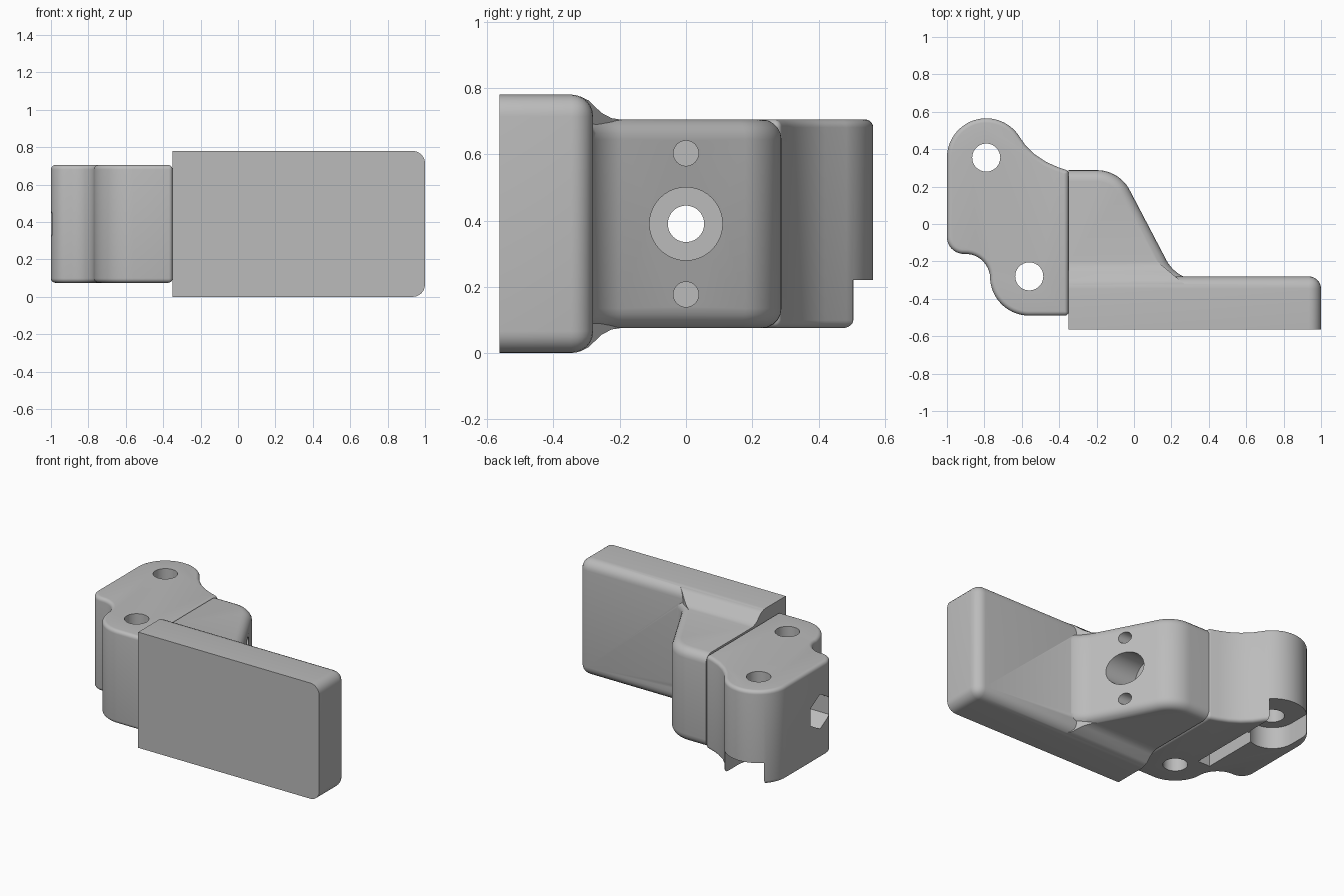
import bpy, bmesh, math
from mathutils import Matrix, Vector

if "Cube" in bpy.data.objects:
    bpy.data.objects.remove(bpy.data.objects["Cube"])

grey = bpy.data.materials.new("plain grey")
grey.use_nodes = True
grey.diffuse_color = (0.5, 0.5, 0.5, 1)
grey.node_tree.nodes["Principled BSDF"].inputs["Base Color"].default_value = (0.5, 0.5, 0.5, 1)

MID = 0.39      # height of the symmetry plane
SEAM = -0.35    # x where hinge block meets the plate


def arc(cx, cy, r, a0, a1, n=14):
    angles = [math.radians(a0 + (a1 - a0) * i / n) for i in range(n + 1)]
    return [(cx + r * math.cos(a), cy + r * math.sin(a)) for a in angles]


def make(name, bm):
    bmesh.ops.recalc_face_normals(bm, faces=bm.faces)
    mesh = bpy.data.meshes.new(name)
    bm.to_mesh(mesh)
    bm.free()
    mesh.materials.append(grey)
    ob = bpy.data.objects.new(name, mesh)
    bpy.context.collection.objects.link(ob)
    return ob


def prism(name, outline, z0, z1, rim=0.0):
    """Extrude an xy outline upward and round its top and bottom rims."""
    bm = bmesh.new()
    face = bm.faces.new([bm.verts.new((x, y, z0)) for x, y in outline])
    top = bmesh.ops.extrude_face_region(bm, geom=[face])["geom"]
    bmesh.ops.translate(bm, vec=(0, 0, z1 - z0),
                        verts=[v for v in top if isinstance(v, bmesh.types.BMVert)])
    if rim:
        edges = [e for e in bm.edges if abs(e.verts[0].co.z - e.verts[1].co.z) < 1e-5]
        bmesh.ops.bevel(bm, geom=edges, offset=rim, segments=5, profile=0.5, affect='EDGES')
    return make(name, bm)


def box(name, lo, hi, rim=0.0):
    bm = bmesh.new()
    lo, hi = Vector(lo), Vector(hi)
    bmesh.ops.create_cube(bm, size=1, matrix=Matrix.Translation((lo + hi) / 2)
                          @ Matrix.Diagonal((*(hi - lo), 1)))
    if rim:
        bmesh.ops.bevel(bm, geom=bm.edges[:], offset=rim, segments=6, profile=0.5, affect='EDGES')
    return make(name, bm)


def rod(name, start, end, r, sides=40):
    """Cylinder between two points, along x or z."""
    start, end = Vector(start), Vector(end)
    turn = (end - start).to_track_quat('Z', 'Y').to_matrix().to_4x4()
    bm = bmesh.new()
    bmesh.ops.create_cone(bm, cap_ends=True, segments=sides, radius1=r, radius2=r,
                          depth=(end - start).length,
                          matrix=Matrix.Translation((start + end) / 2) @ turn)
    return make(name, bm)


def combine(ob, others, operation='DIFFERENCE'):
    for other in others:
        mod = ob.modifiers.new("combine", 'BOOLEAN')
        mod.operation, mod.solver, mod.object = operation, 'EXACT', other
        bpy.context.view_layer.update()
        result = bpy.data.meshes.new_from_object(
            ob.evaluated_get(bpy.context.evaluated_depsgraph_get()))
        ob.modifiers.clear()
        ob.data = result
        bpy.data.objects.remove(other)


# Hinge block: rounded lugs at two opposite corners
hinge_outline = (arc(-0.79, 0.355, 0.21, 180, 38, 28)
                 + [(-0.58, 0.42), (-0.53, 0.372), (-0.47, 0.332), (-0.41, 0.305)]
                 + arc(SEAM - 0.02, 0.27, 0.02, 75, 0, 4)
                 + arc(SEAM - 0.02, -0.47, 0.02, 0, -90, 4)
                 + arc(-0.56, -0.28, 0.21, 270, 178, 18)
                 + arc(-0.90, -0.29, 0.13, 18, 85, 8)
                 + arc(-0.91, -0.07, 0.09, 262, 180, 8))
hinge = prism("hinge_block", hinge_outline, 0.075, 0.705, 0.024)
lug_slot = arc(-0.79, 0.36, 0.147, 180, 360, 20) + [(-0.643, 0.8), (-0.937, 0.8)]
combine(hinge, [
    rod("pin_hole", (-0.79, 0.355, -0.1), (-0.79, 0.355, 1), 0.075),
    rod("pin_hole", (-0.56, -0.28, -0.1), (-0.56, -0.28, 1), 0.075),
    prism("lug_slot", lug_slot, -0.1, 0.22),
    box("bottom_groove", (-0.73, -0.16, -0.1), (-0.64, 0.3, 0.22)),
    rod("bolt_bore", (-1.2, 0, MID), (0, 0, MID), 0.055),
    rod("nut_pocket", (-1.2, 0, MID), (-0.85, 0, MID), 0.117, 6),
])

# Mounting plate: rounded at the back and far end, sharp at the front and seam
plate = box("mounting_plate", (-0.6, -0.8, 0), (1, -0.28, 0.78), 0.066)

# Boss behind the plate with a sloping flank that sweeps into it
boss_outline = ([(-0.6, -0.45), (-0.6, 0.288)]
                + arc(-0.20, 0.088, 0.20, 90, 27, 12)
                + arc(0.35, -0.10, 0.20, 207, 268, 12)
                + [(0.36, -0.45)])
boss = prism("boss", boss_outline, 0.075, 0.705, 0.06)

# Sloped shoulders blending the taller plate into the boss
half = [(-0.40, 0.385), (-0.32, 0.385), (-0.295, 0.373), (-0.255, 0.335),
        (-0.225, 0.319), (-0.18, 0.312)]
section = half + [(y, -z) for y, z in reversed(half)]
bm = bmesh.new()
ends = [[bm.verts.new((x if x < 0 else 0.1 + 1.2 * (-0.18 - y), y, MID + z)) for y, z in section]
        for x in (-0.5, 1)]
for ring in ends:
    bm.faces.new(ring)
for i in range(len(section)):
    j = (i + 1) % len(section)
    bm.faces.new((ends[0][i], ends[0][j], ends[1][j], ends[1][i]))
shoulder = make("shoulder", bm)

combine(plate, [boss, shoulder], 'UNION')
combine(plate, [
    box("front_trim", (-2, -2, -1), (2, -0.563, 2)),
    box("seam_trim", (-2, -2, -1), (SEAM, 2, 2)),
    rod("bolt_bore", (-0.6, 0, MID), (0.5, 0, MID), 0.055),
    rod("bolt_recess", (-0.1, 0, MID), (0.5, 0, MID), 0.11),
    rod("locating_hole", (-0.1, 0, MID + 0.213), (0.5, 0, MID + 0.213), 0.038),
    rod("locating_hole", (-0.1, 0, MID - 0.213), (0.5, 0, MID - 0.213), 0.038),
])

# Smooth shading on the rounded surfaces, crisp machined edges
for ob in (hinge, plate):
    bpy.ops.object.select_all(action='DESELECT')
    ob.select_set(True)
    bpy.context.view_layer.objects.active = ob
    bpy.ops.object.shade_smooth_by_angle(angle=math.radians(32))
